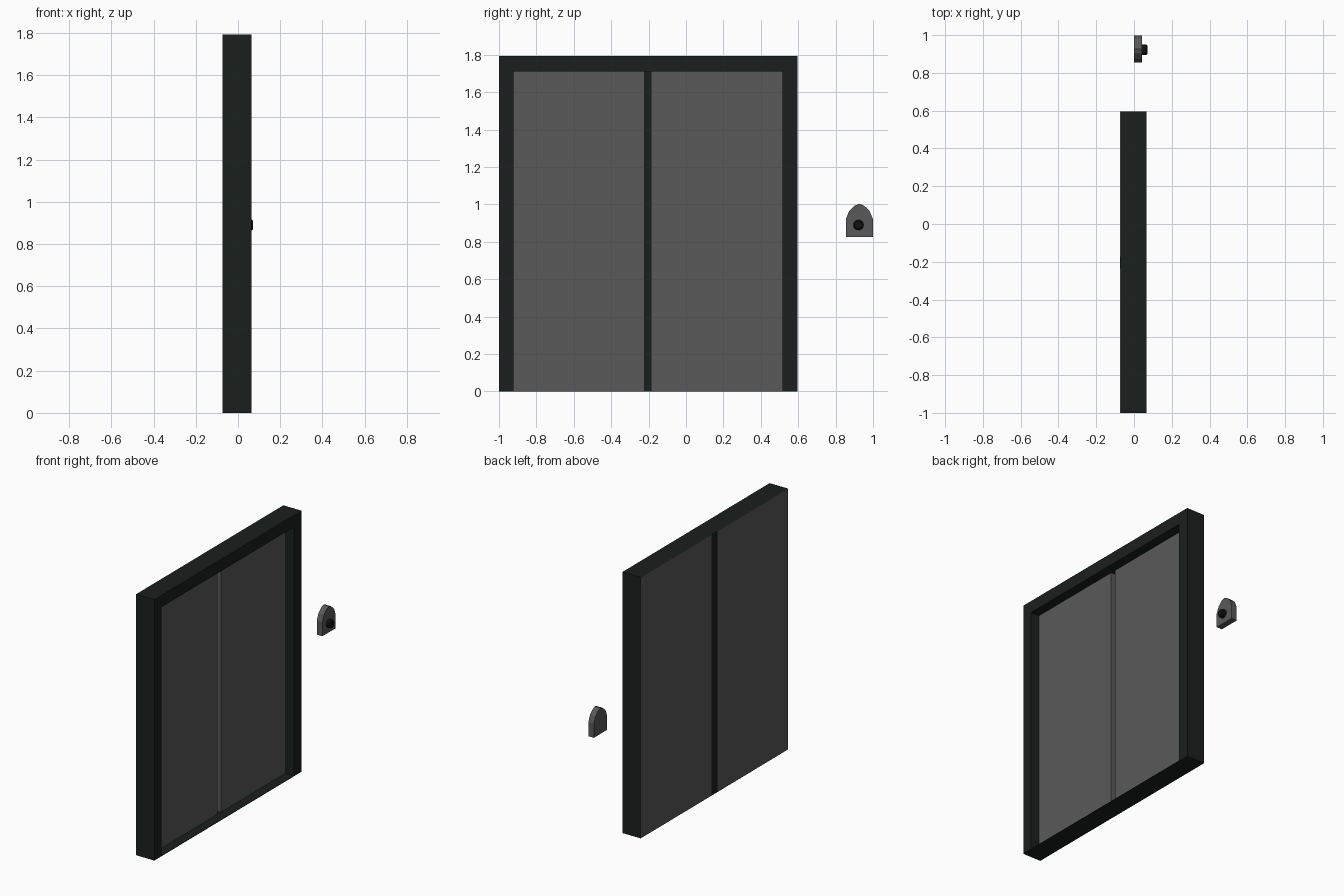
import bpy, bmesh, math

if "Cube" in bpy.data.objects:
    bpy.data.objects.remove(bpy.data.objects["Cube"])


def material(name, rgb):
    m = bpy.data.materials.new(name)
    m.diffuse_color = (*rgb, 1)
    m.use_nodes = True
    m.node_tree.nodes["Principled BSDF"].inputs["Base Color"].default_value = m.diffuse_color
    return m


DARK = material("dark_frame", (0.010, 0.014, 0.013))
GREY = material("door_grey", (0.10, 0.10, 0.10))
BLACK = material("button_black", (0.006, 0.006, 0.006))


def loft(name, rings, mat):
    """Closed solid through rings of (y, z) points, each ring at its own x."""
    bm = bmesh.new()
    loops = [[bm.verts.new((x, y, z)) for y, z in pts] for x, pts in rings]
    bm.faces.new(loops[0])
    bm.faces.new(loops[-1])
    n = len(loops[0])
    for a, b in zip(loops, loops[1:]):
        for i in range(n):
            j = (i + 1) % n
            bm.faces.new((a[i], a[j], b[j], b[i]))
    bmesh.ops.recalc_face_normals(bm, faces=bm.faces)
    me = bpy.data.meshes.new(name)
    bm.to_mesh(me)
    bm.free()
    ob = bpy.data.objects.new(name, me)
    bpy.context.collection.objects.link(ob)
    me.materials.append(mat)
    return ob


def prism(name, x0, x1, pts, mat):
    return loft(name, [(x0, pts), (x1, pts)], mat)


def box(name, x0, x1, y0, y1, z0, z1, mat):
    return prism(name, x0, x1, [(y0, z0), (y1, z0), (y1, z1), (y0, z1)], mat)


BACK, SKIN, FRONT = -0.073, -0.070, 0.065
Y0, Y1, TOP, SILL = -1.0, 0.596, 1.792, 0.003
IN0, IN1, IN_TOP = -0.923, 0.517, 1.71
MID = -0.204

# Door surround: posts and lintel in one arch, plus thin threshold
prism("door_frame", SKIN, FRONT,
      [(Y0, SILL), (Y0, TOP), (Y1, TOP), (Y1, SILL),
       (IN1, SILL), (IN1, IN_TOP), (IN0, IN_TOP), (IN0, SILL)], DARK)
box("threshold", BACK, FRONT, Y0, Y1, 0, SILL, DARK)

# Two recessed door leaves and their full-width back panels
for side, s, inner, outer in (("left", -1, IN0, Y0), ("right", 1, IN1, Y1)):
    box(side + "_door", SKIN, 0, MID + s * 0.0175, inner, SILL, IN_TOP, GREY)
    box(side + "_back_panel", BACK, SKIN, MID + s * 0.032, outer, SILL, TOP, GREY)

# Dark strip closing the gap between the doors at the back
box("back_center_strip", BACK, SKIN, MID - 0.032, MID + 0.032, SILL, TOP, DARK)

# Call panel with faceted arched top
CY = 0.927
half = [(0.072, 0.825), (0.072, 0.922), (0.054, 0.966), (0.024, 0.994)]
outline = [(CY + y, z) for y, z in half] + [(CY, 1.003)]
outline += [(CY - y, z) for y, z in reversed(half)]
prism("call_panel", 0, 0.042, outline, GREY)


# Round call button with bevelled rim
def circle(r, n=12):
    return [(0.922 + r * math.cos(2 * math.pi * i / n),
             0.89 + r * math.sin(2 * math.pi * i / n)) for i in range(n)]


loft("call_button", [(0.042, circle(0.028)), (0.064, circle(0.028)),
                     (0.072, circle(0.020))], BLACK)
